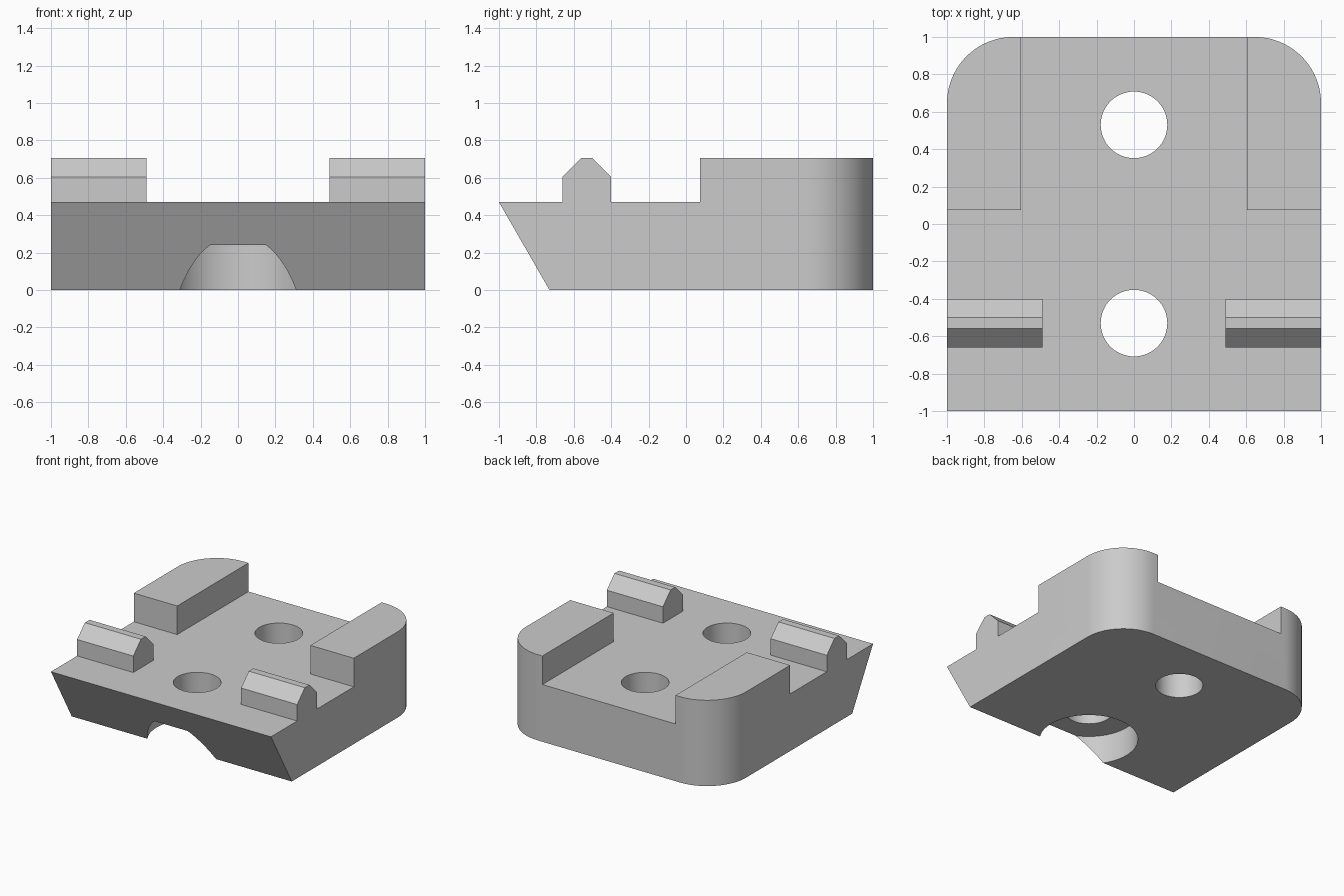
import bpy
import bmesh
from math import cos, sin, pi, radians
from mathutils import Vector

default = bpy.data.objects.get("Cube")
if default:
    bpy.data.objects.remove(default, do_unlink=True)

grey = bpy.data.materials.new("plain_grey")
grey.use_nodes = True
COLOUR = (0.6, 0.6, 0.6, 1)
grey.diffuse_color = COLOUR
grey.node_tree.nodes["Principled BSDF"].inputs["Base Color"].default_value = COLOUR


def prism(name, points, depth):
    """Sweep a closed outline of 3D points along the depth vector."""
    bm = bmesh.new()
    face = bm.faces.new([bm.verts.new(p) for p in points])
    swept = bmesh.ops.extrude_face_region(bm, geom=[face])["geom"]
    moved = [v for v in swept if isinstance(v, bmesh.types.BMVert)]
    bmesh.ops.translate(bm, verts=moved, vec=Vector(depth))
    bmesh.ops.recalc_face_normals(bm, faces=bm.faces)
    mesh = bpy.data.meshes.new(name)
    bm.to_mesh(mesh)
    bm.free()
    obj = bpy.data.objects.new(name, mesh)
    bpy.context.collection.objects.link(obj)
    mesh.materials.append(grey)
    return obj


def arc(cx, cy, radius, start, end, steps, z):
    return [(cx + radius * cos(start + (end - start) * i / steps),
             cy + radius * sin(start + (end - start) * i / steps), z)
            for i in range(steps + 1)]


def cylinder(name, y, radius, low, high):
    return prism(name, arc(0, y, radius, 0, 2 * pi, 64, low)[:-1], (0, 0, high - low))


def box(name, half_width, y0, y1, z0, z1):
    points = [(-half_width, y0, z0), (half_width, y0, z0),
              (half_width, y1, z0), (-half_width, y1, z0)]
    return prism(name, points, (0, 0, z1 - z0))


def combine(target, tool, operation):
    mod = target.modifiers.new(operation.lower(), "BOOLEAN")
    mod.operation, mod.solver, mod.object = operation, "EXACT", tool
    bpy.context.view_layer.objects.active = target
    bpy.ops.object.modifier_apply(modifier=mod.name)
    bpy.data.objects.remove(tool, do_unlink=True)


DECK, TOP = 0.47, 0.705

# Side profile: sloping front, peaked lug, raised rear rail
profile = [(-0.73, 0), (1, 0), (1, TOP), (0.075, TOP), (0.075, DECK),
           (-0.4, DECK), (-0.4, 0.605), (-0.5, TOP), (-0.56, TOP),
           (-0.66, 0.605), (-0.66, DECK), (-1, DECK)]
body = prism("mounting_block", [(-1, y, z) for y, z in profile], (2, 0, 0))

# Round the two rear corners
R = 0.355
outline = ([(-1, -1.2, -0.1), (1, -1.2, -0.1)]
           + arc(1 - R, 1 - R, R, 0, pi / 2, 24, -0.1)
           + arc(R - 1, 1 - R, R, pi / 2, pi, 24, -0.1))
combine(body, prism("corner_outline", outline, (0, 0, 1)), "INTERSECT")

# Open the deck between the lugs and between the rails
combine(body, box("lug_gap", 0.49, -0.8, -0.2, DECK, 1), "DIFFERENCE")
combine(body, box("rail_gap", 0.605, -0.1, 1.2, DECK, 1), "DIFFERENCE")

# Two through holes and the recess under the front one
for y in (-0.53, 0.53):
    combine(body, cylinder("hole", y, 0.178, -0.1, 1), "DIFFERENCE")
combine(body, cylinder("recess", -0.53, 0.37, -0.1, 0.24), "DIFFERENCE")

# Merge flat faces and keep the curved walls smooth
bm = bmesh.new()
bm.from_mesh(body.data)
bmesh.ops.remove_doubles(bm, verts=bm.verts, dist=0.0001)
bmesh.ops.dissolve_limit(bm, angle_limit=radians(0.5), verts=bm.verts, edges=bm.edges)
bm.to_mesh(body.data)
bm.free()
bpy.ops.object.select_all(action="DESELECT")
body.select_set(True)
bpy.context.view_layer.objects.active = body
bpy.ops.object.shade_smooth_by_angle(angle=radians(30))
